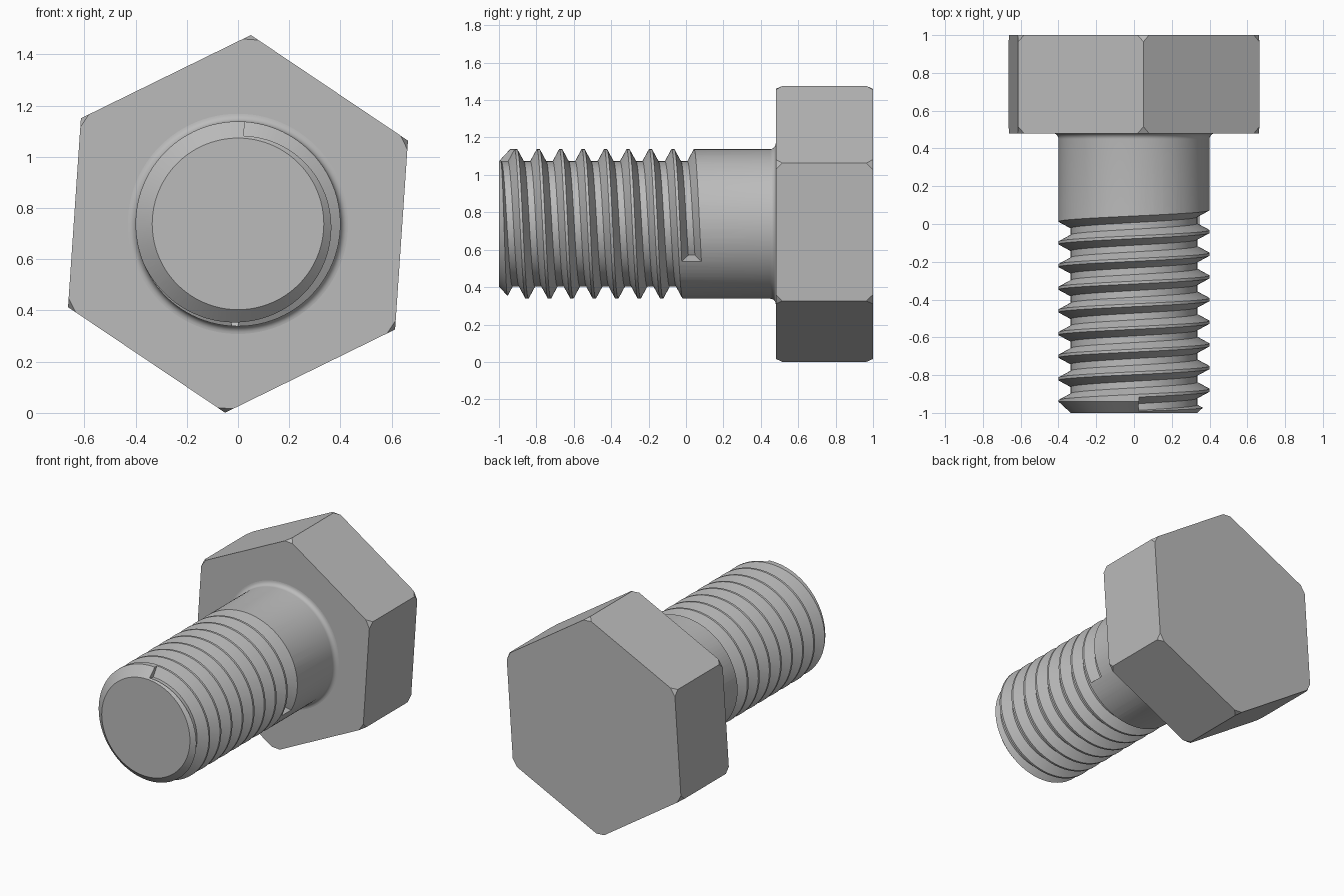
import bpy, bmesh
from math import sin, cos, pi, radians

cube = bpy.data.objects.get("Cube")
if cube:
    bpy.data.objects.remove(cube, do_unlink=True)

AXIS_Z = 0.738    # height of the bolt axis
SEG = 96          # sides of the round shank
STEP = 2 * pi / SEG
MAJOR, MINOR, PITCH = 0.4, 0.335, 0.12

steel = bpy.data.materials.new("grey steel")
steel.use_nodes = True
steel.diffuse_color = (0.5, 0.5, 0.5, 1)
steel.node_tree.nodes["Principled BSDF"].inputs["Base Color"].default_value = (0.5, 0.5, 0.5, 1)


def polar(r, phi, y):
    """Point around the bolt axis; phi runs clockwise from the top."""
    return (r * sin(phi), y, AXIS_Z + r * cos(phi))


def skin(name, rings, closed_loop=False, bevel=0):
    """Solid made by joining equal rings of points and capping the ends."""
    bm = bmesh.new()
    loops = [[bm.verts.new(p) for p in ring] for ring in rings]
    for a, b in zip(loops, loops[1:]):
        for i in range(len(a)):
            j = (i + 1) % len(a)
            bm.faces.new((a[i], a[j], b[j], b[i]))
    bm.faces.new(loops[0])
    bm.faces.new(loops[-1])
    if bevel:
        bmesh.ops.bevel(bm, geom=bm.verts[:], offset=bevel, segments=1,
                        profile=0.5, affect='VERTICES')
    bmesh.ops.recalc_face_normals(bm, faces=bm.faces[:])
    mesh = bpy.data.meshes.new(name)
    bm.to_mesh(mesh)
    bm.free()
    mesh.materials.append(steel)
    obj = bpy.data.objects.new(name, mesh)
    bpy.context.collection.objects.link(obj)
    return obj


# Hexagonal head with nipped corners
turn = radians(3.9)
head = skin("hex_head", [[polar(0.739, turn + i * pi / 3, y) for i in range(6)]
                         for y in (0.48, 1.0)], bevel=0.035)

# Shank: chamfered tip, plain cylinder and fillet under the head
FILLET = 0.03
profile = [(MINOR, -1), (MAJOR, -0.94)]
for i in range(7):
    a = i / 6 * pi / 2
    profile.append((MAJOR + FILLET * (1 - cos(a)), 0.48 - FILLET * (1 - sin(a))))
profile.append((MAJOR + FILLET, 0.5))
shank = skin("threaded_shank", [[polar(r, i * STEP, y) for i in range(SEG)]
                                for r, y in profile])

# Helical groove cutter, stopping square at both ends
ROOT, CREST = 0.0175, 0.0525     # half widths of the groove
OUTER = 0.41
wide = CREST + (OUTER - MAJOR) * (CREST - ROOT) / (MAJOR - MINOR)
section = [(OUTER, -wide), (MINOR, -ROOT), (MINOR, ROOT), (OUTER, wide)]
rings = []
for n in range(1, 8 * SEG + 33):
    centre = -0.97 + PITCH * n / SEG
    rings.append([polar(r, n * STEP, centre + dy) for r, dy in section])
cutter = skin("thread_cutter", rings)
cutter.hide_render = True

# Cut the thread and discard the cutter
cut = shank.modifiers.new("thread", 'BOOLEAN')
cut.operation = 'DIFFERENCE'
cut.solver = 'EXACT'
cut.object = cutter
bpy.ops.object.select_all(action='DESELECT')
shank.select_set(True)
bpy.context.view_layer.objects.active = shank
bpy.ops.object.modifier_apply(modifier=cut.name)
bpy.data.objects.remove(cutter, do_unlink=True)

# Smooth the round surfaces, keeping thread edges crisp
bpy.ops.object.shade_smooth_by_angle(angle=radians(30))
